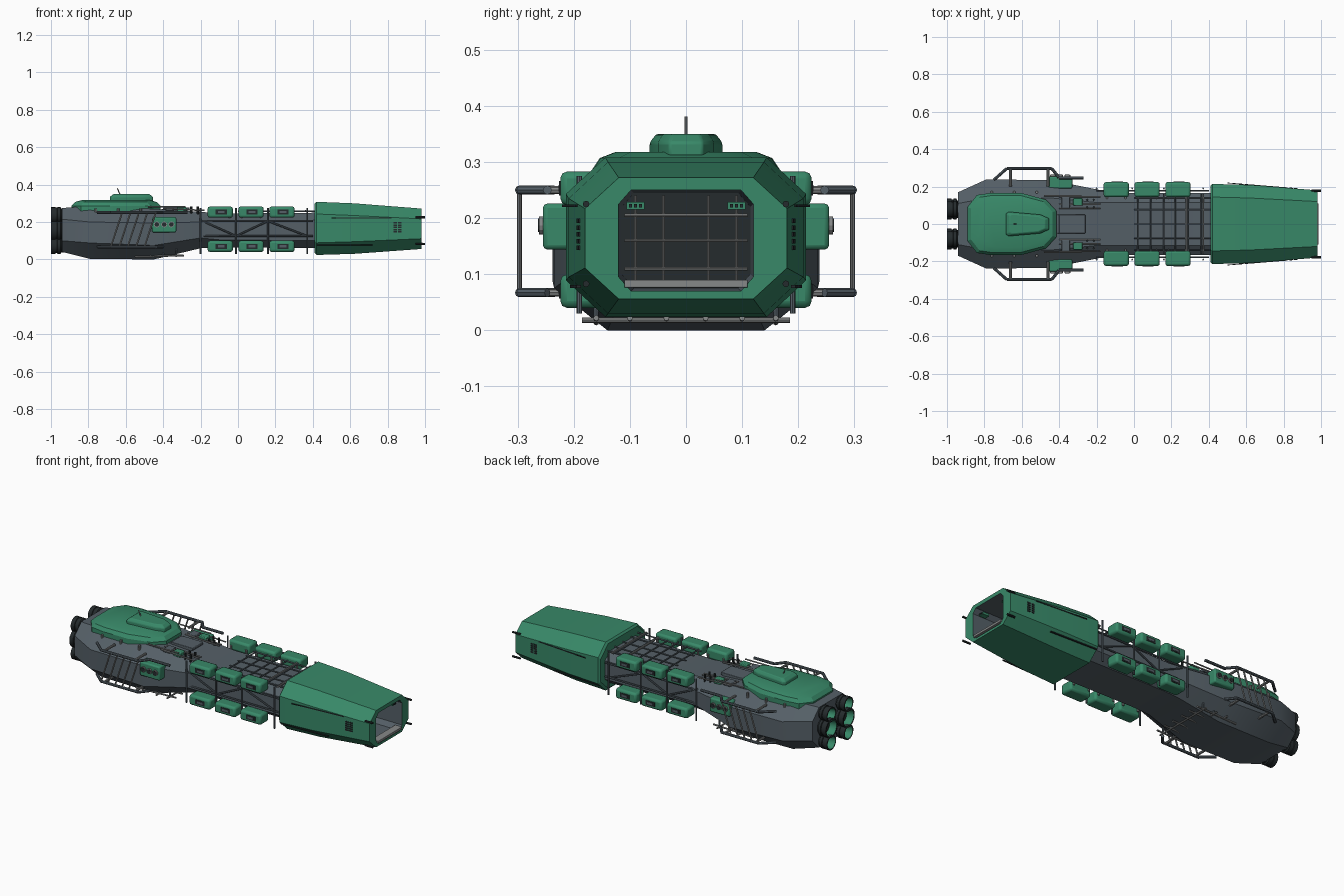
import bpy, bmesh, math
from mathutils import Vector, Matrix

cube = bpy.data.objects.get("Cube")
if cube:
    bpy.data.objects.remove(cube)


def material(name, rgb):
    m = bpy.data.materials.new(name)
    m.use_nodes = True
    m.diffuse_color = (*rgb, 1)
    m.node_tree.nodes["Principled BSDF"].inputs["Base Color"].default_value = (*rgb, 1)
    return m


GREEN = material("armour green", (0.04, 0.25, 0.14))
HULL = material("hull grey", (0.09, 0.115, 0.135))
DARK = material("dark metal", (0.018, 0.024, 0.026))
STEEL = material("pale steel", (0.24, 0.25, 0.25))
made = []


def finish(name, bm, mats, bevel=0):
    bmesh.ops.recalc_face_normals(bm, faces=bm.faces)
    mesh = bpy.data.meshes.new(name)
    bm.to_mesh(mesh)
    bm.free()
    for m in mats:
        mesh.materials.append(m)
    ob = bpy.data.objects.new(name, mesh)
    bpy.context.collection.objects.link(ob)
    if bevel:
        mod = ob.modifiers.new("bevel", "BEVEL")
        mod.width, mod.segments = bevel, 2
    made.append(ob)
    return ob


def skin(name, rings, mats, slots=None, bevel=0):
    """Bridge rings of points in order; slots give a material per span."""
    bm = bmesh.new()
    loops = [[bm.verts.new(p) for p in r] for r in rings]
    n = len(loops[0])
    for k in range(len(loops) - 1):
        for i in range(n):
            j = (i + 1) % n
            f = bm.faces.new((loops[k][i], loops[k][j], loops[k + 1][j], loops[k + 1][i]))
            f.material_index = slots[k] if slots else 0
    bm.faces.new(loops[0])
    bm.faces.new(loops[-1]).material_index = slots[-1] if slots else 0
    return finish(name, bm, mats, bevel)


def octagon(x, w, z0, z1, cy, cz):
    half = [(w - cy, z0), (w, z0 + cz), (w, z1 - cz), (w - cy, z1)]
    return [(x, y, z) for y, z in half] + [(x, -y, z) for y, z in reversed(half)]


def circle(x, y, z, r, n=16):
    return [(x, y + r * math.cos(2 * math.pi * i / n), z + r * math.sin(2 * math.pi * i / n))
            for i in range(n)]


def slab(name, half, levels, mat, cx, bevel=0):
    """Mirrored plan outline stacked at several (height, scale) levels."""
    plan = half + [(x, -y) for x, y in reversed(half)]
    skin(name, [[(cx + (x - cx) * s, y * s, z) for x, y in plan] for z, s in levels], [mat], bevel=bevel)


def box(name, centre, size, mat, bevel=0, turn=0):
    bm = bmesh.new()
    bmesh.ops.create_cube(bm, size=1, matrix=Matrix.Translation(centre)
                          @ Matrix.Rotation(turn, 4, "Z") @ Matrix.Diagonal((*size, 1)))
    return finish(name, bm, [mat], bevel)


def rods(name, segments, r, mat, n=8):
    bm = bmesh.new()
    for a, b in segments:
        a, b = Vector(a), Vector(b)
        d = b - a
        turn = d.to_track_quat("Z", "Y").to_matrix().to_4x4()
        bmesh.ops.create_cone(bm, cap_ends=True, segments=n, radius1=r, radius2=r,
                              depth=d.length, matrix=Matrix.Translation((a + b) / 2) @ turn)
    return finish(name, bm, [mat])


def chain(points):
    return list(zip(points, points[1:]))


# Main hull and neck
skin("hull", [octagon(*s) for s in (
    (-0.94, 0.17, 0.04, 0.275, 0.06, 0.06), (-0.79, 0.238, 0.003, 0.285, 0.1, 0.085),
    (-0.45, 0.235, 0.0, 0.27, 0.095, 0.075), (-0.2, 0.185, 0.06, 0.255, 0.07, 0.055),
    (-0.1, 0.165, 0.065, 0.245, 0.05, 0.04), (0.43, 0.165, 0.06, 0.25, 0.05, 0.04))], [HULL])

# Head shell with an open bay at the nose
skin("head_shell", [octagon(*s) for s in (
    (0.41, 0.205, 0.035, 0.298, 0.07, 0.065), (0.42, 0.214, 0.024, 0.308, 0.07, 0.065),
    (0.62, 0.209, 0.03, 0.3, 0.07, 0.065), (0.98, 0.18, 0.056, 0.272, 0.06, 0.055),
    (0.98, 0.12, 0.07, 0.25, 0.022, 0.025), (0.62, 0.115, 0.075, 0.245, 0.022, 0.025))],
    [GREEN, HULL, DARK], [0, 0, 0, 0, 1, 2])

# Bay fittings
bars = [((0.66, y, 0.08), (0.66, y, 0.24)) for y in (-0.09, -0.04, 0.04, 0.09)]
bars += [((0.665, -0.11, z), (0.665, 0.11, z)) for z in (0.11, 0.16, 0.205)]
rods("bay_grille", bars, 0.003, STEEL)
box("bay_ledge", (0.965, 0, 0.083), (0.045, 0.22, 0.014), STEEL, 0.002)
for s in (-1, 1):
    box("bay_lamp_block", (0.93, s * 0.09, 0.222), (0.04, 0.032, 0.014), GREEN)
    for k in (-1, 0, 1):
        box("bay_lamp", (0.951, s * 0.09 + k * 0.009, 0.222), (0.004, 0.006, 0.007), DARK)

# Head side slits, vents and nose prongs
for s in (-1, 1):
    taper = -s * math.atan2(0.029, 0.36)
    box("upper_slit", (0.66, s * 0.2065, 0.222), (0.32, 0.004, 0.005), DARK, 0, taper)
    box("lower_slit", (0.57, s * 0.197, 0.078), (0.3, 0.008, 0.005), DARK, 0, -s * 0.04)
    for i in range(2):
        for k in range(5):
            x = 0.84 + i * 0.024
            box("vent_slot", (x, s * (0.209 - (x - 0.62) * 0.081), 0.147 + k * 0.012),
                (0.019, 0.006, 0.008), DARK, 0, taper)
    for z in (0.083, 0.225):
        rods("nose_prong", [((0.95, s * 0.178, z), (1, s * 0.178, z))], 0.006, DARK)

# Engine bells
for s in (-1, 1):
    for z, r in ((0.237, 0.043), (0.157, 0.055), (0.073, 0.043)):
        prof = ((-0.9, 0.8), (-0.945, 0.85), (-0.95, 1), (-0.965, 1), (-0.967, 0.92),
                (-0.975, 0.92), (-0.977, 1), (-1, 1), (-1, 0.85), (-0.96, 0.7))
        skin("engine_bell", [circle(x, s * 0.08, z, r * k) for x, k in prof],
             [DARK, GREEN], [0] * 8 + [1, 0])

# Rear cowl, cabin blister and antenna
slab("rear_cowl", [(-0.89, 0.09), (-0.84, 0.155), (-0.76, 0.167), (-0.6, 0.165), (-0.47, 0.13), (-0.415, 0.07)],
     [(0.255, 1), (0.287, 1), (0.307, 0.92), (0.318, 0.75)], GREEN, -0.66)
slab("cabin_blister", [(-0.685, 0.055), (-0.67, 0.065), (-0.5, 0.05), (-0.455, 0.03)],
     [(0.31, 1), (0.335, 1), (0.35, 0.82)], GREEN, -0.57, 0.004)
rods("antenna", [((-0.63, 0, 0.345), (-0.645, 0, 0.38))], 0.003, STEEL)

# Cargo pods in two rows on each side of the neck
for s in (-1, 1):
    for x in (-0.095, 0.07, 0.235):
        for z in (0.253, 0.07):
            box("cargo_pod", (x, s * 0.184, z), (0.135, 0.08, 0.06), GREEN, 0.012)
            box("pod_window", (x + 0.005, s * 0.224, z), (0.06, 0.004, 0.026), DARK)
            box("pod_window_bar", (x + 0.005, s * 0.226, z), (0.036, 0.003, 0.012), HULL)
            rods("pod_bracket", [((x + k, s * 0.14, z), (x + k, s * 0.14, 0.16)) for k in (-0.05, 0.05)], 0.006, STEEL)

# Neck frame: posts, side rails, diagonals and top grating
frame = []
for s in (-1, 1):
    y = s * 0.178
    for x in (-0.2, -0.01, 0.16, 0.37):
        frame.append(((x, s * 0.19, 0.03), (x, s * 0.19, 0.275)))
    frame += [((-0.2, y, z), (0.4, y, z)) for z in (0.125, 0.205)]
    frame += chain([(-0.2, y, 0.21), (-0.01, y, 0.125), (0.16, y, 0.205), (0.37, y, 0.125)])
rods("neck_frame", frame, 0.005, HULL)
grate = [((0.0, y, 0.257), (0.41, y, 0.257)) for y in (-0.14, -0.075, 0, 0.075, 0.14)]
grate += [((x, -0.16, 0.26), (x, 0.16, 0.26)) for x in (0.02, 0.09, 0.16, 0.22, 0.29, 0.36)]
rods("top_grating", grate, 0.004, HULL)
rods("grating_cross_tubes", [((x, -0.16, 0.262), (x, 0.16, 0.262)) for x in (0.28, 0.37)], 0.005, STEEL)

# Side guard rails with slanted slats
for s in (-1, 1):
    for z in (0.25, 0.067):
        path = [(-0.75, 0.235), (-0.68, 0.297), (-0.44, 0.297), (-0.4, 0.247), (-0.27, 0.247)]
        end = path if z > 0.2 else path[:4]
        rods("guard_rail", chain([(x, s * y, z) for x, y in end]), 0.008, HULL)
        rods("guard_arm", [((x, s * 0.2, z), (x, s * 0.297, z)) for x in (-0.66, -0.46)], 0.007, STEEL)
    rods("guard_slats", [((x, s * 0.297, 0.067), (x + 0.06, s * 0.297, 0.25))
                         for x in (-0.68, -0.635, -0.59, -0.545, -0.5)], 0.0045, STEEL)
    rods("upper_barrel", [((-0.48, s * 0.15, 0.283), (-0.28, s * 0.15, 0.283))], 0.004, STEEL)

# Side sensor blocks with three round lenses
for s in (-1, 1):
    box("sensor_block", (-0.395, s * 0.222, 0.185), (0.13, 0.066, 0.082), GREEN, 0.008)
    for k in (-1, 0, 1):
        x = -0.395 + k * 0.039
        rods("sensor_ring", [((x, s * 0.25, 0.187), (x, s * 0.262, 0.187))], 0.016, STEEL, 12)
        rods("sensor_lens", [((x, s * 0.255, 0.187), (x, s * 0.264, 0.187))], 0.012, DARK, 12)

# Deck machinery behind the neck
for s in (-1, 1):
    box("deck_panel", (-0.34, s * 0.0, 0.262) if s > 0 else (-0.33, 0, 0.27), (0.14, 0.1, 0.016), HULL, 0.003)
    box("deck_locker", (-0.3, s * 0.118, 0.265), (0.05, 0.04, 0.03), GREEN, 0.004)
    box("deck_step", (-0.365, s * 0.115, 0.268), (0.045, 0.06, 0.016), HULL, 0.003)
    rods("deck_pipes", [((-0.4, s * y, 0.272), (-0.18, s * y, 0.262)) for y in (0.085, 0.105, 0.145)], 0.004, STEEL)
    rods("deck_stubs", [((x, s * y, 0.24), (x, s * y, 0.282)) for x in (-0.25, -0.215) for y in (0.09, 0.13)], 0.006, DARK)
    rods("hull_studs", [((x, s * 0.17, 0.24), (x, s * 0.17, 0.272)) for x in (-0.76, -0.64, -0.52)], 0.007, STEEL)

# Underside rack
rack = [((-0.55, y, 0.014), (-0.29, y, 0.022)) for y in (-0.16, -0.1, -0.035, 0.035, 0.1, 0.16)]
rack += [((x, -0.185, 0.018), (x, 0.185, 0.018)) for x in (-0.47, -0.4, -0.33)]
rods("belly_rack", rack, 0.005, STEEL)
rods("rack_hangers", [((x, s * y, 0.018), (x, s * y, 0.09)) for x in (-0.4, -0.33)
                      for y in (0.1, 0.16) for s in (-1, 1)], 0.005, HULL)

# Round parts shade smooth, hard edges stay sharp
bpy.ops.object.select_all(action="DESELECT")
for ob in made:
    ob.select_set(True)
bpy.context.view_layer.objects.active = made[0]
bpy.ops.object.shade_smooth_by_angle(angle=math.radians(25))
